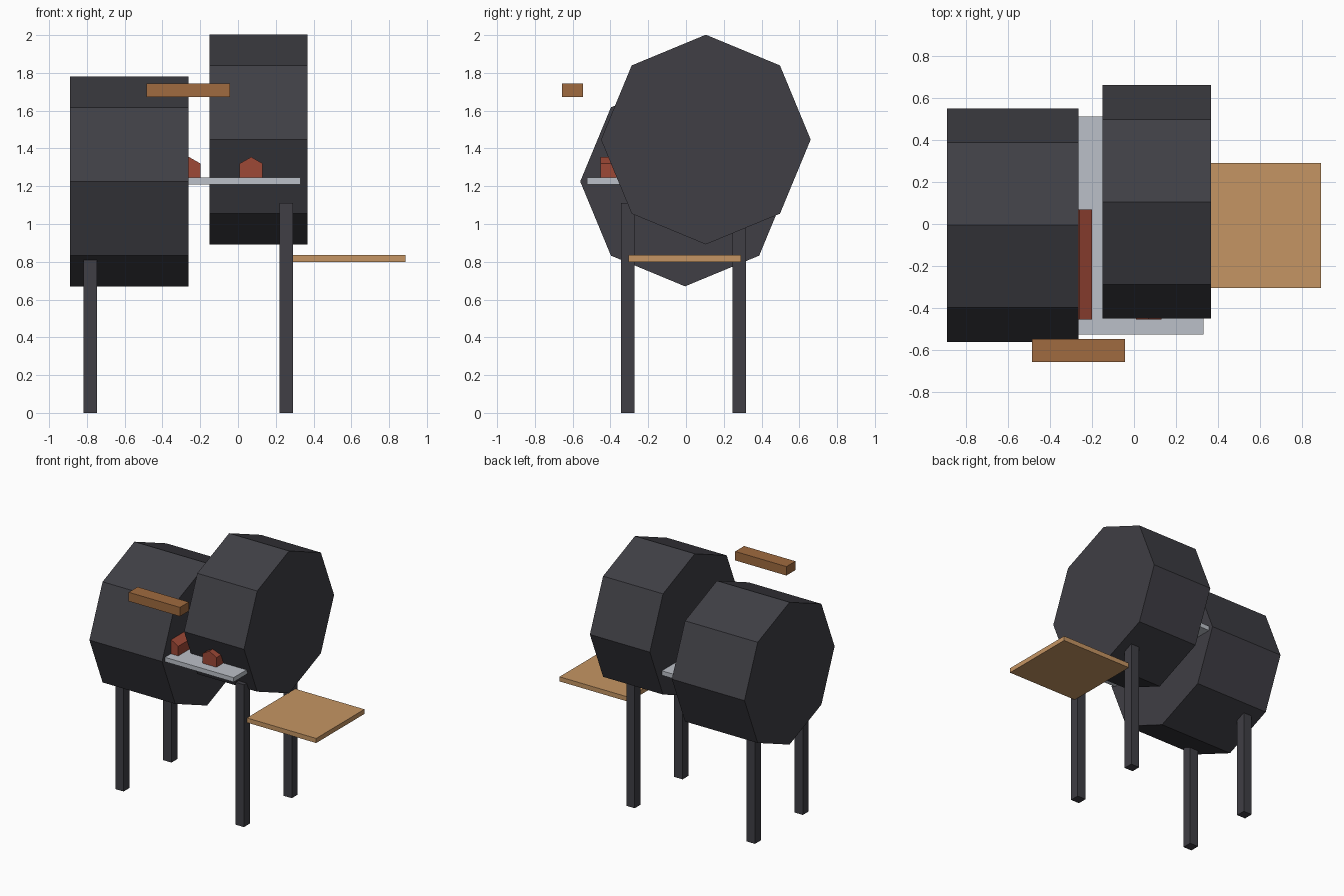
import bpy
import bmesh
from math import cos, sin, pi

if "Cube" in bpy.data.objects:
    bpy.data.objects.remove(bpy.data.objects["Cube"], do_unlink=True)


def material(name, rgb):
    mat = bpy.data.materials.new(name)
    mat.use_nodes = True
    mat.diffuse_color = (*rgb, 1)
    mat.node_tree.nodes["Principled BSDF"].inputs["Base Color"].default_value = (*rgb, 1)
    return mat


charcoal = material("charcoal", (0.05, 0.049, 0.059))
steel = material("pale steel", (0.50, 0.53, 0.58))
red = material("brick red", (0.34, 0.065, 0.037))
brown = material("dark wood", (0.35, 0.145, 0.05))
tan = material("light wood", (0.56, 0.30, 0.125))


def prism(name, profile, depth, mat):
    """Extrude a closed 3D profile along a vector."""
    bm = bmesh.new()
    face = bm.faces.new([bm.verts.new(p) for p in profile])
    geom = bmesh.ops.extrude_face_region(bm, geom=[face], use_keep_orig=True)["geom"]
    moved = [v for v in geom if isinstance(v, bmesh.types.BMVert)]
    bmesh.ops.translate(bm, verts=moved, vec=depth)
    bmesh.ops.recalc_face_normals(bm, faces=bm.faces)
    mesh = bpy.data.meshes.new(name)
    bm.to_mesh(mesh)
    bm.free()
    mesh.materials.append(mat)
    obj = bpy.data.objects.new(name, mesh)
    bpy.context.collection.objects.link(obj)
    return obj


def box(name, x0, x1, y0, y1, z0, z1, mat):
    base = [(x0, y0, z0), (x1, y0, z0), (x1, y1, z0), (x0, y1, z0)]
    return prism(name, base, (0, 0, z1 - z0), mat)


def drum(name, x0, x1, y, z, radius=0.555):
    ring = [(x0, y + radius * sin(i * pi / 4), z + radius * cos(i * pi / 4))
            for i in range(8)]
    return prism(name, ring, (x1 - x0, 0, 0), charcoal)


def gabled_block(name, x, y0, y1, z):
    w, wall, peak = 0.061, 0.075, 0.11
    outline = [(-w, 0), (w, 0), (w, wall), (0, peak), (-w, wall)]
    return prism(name, [(x + a, y0, z + b) for a, b in outline], (0, y1 - y0, 0), red)


# Octagonal barrels
drum("lower_barrel", -0.89, -0.263, -0.005, 1.225)
drum("upper_barrel", -0.15, 0.367, 0.105, 1.447)

# Four square legs
for side, x in (("right", -0.782), ("left", 0.256)):
    for end, y in (("front", -0.308), ("back", 0.282)):
        box(f"{end}_{side}_leg", x - 0.036, x + 0.036, y - 0.036, y + 0.036,
            0, 1.11, charcoal)

# Shelf running through the barrels, with gabled blocks standing on it
box("grate_shelf", -0.85, 0.33, -0.525, 0.512, 1.21, 1.245, steel)
for name, x in (("middle_gabled_block", -0.26), ("left_gabled_block", 0.07)):
    gabled_block(name, x, -0.453, 0.07, 1.245)

# Wooden side table and front handle
box("side_table", 0.29, 0.888, -0.305, 0.29, 0.80, 0.836, tan)
box("front_handle", -0.484, -0.042, -0.656, -0.546, 1.673, 1.743, brown)
